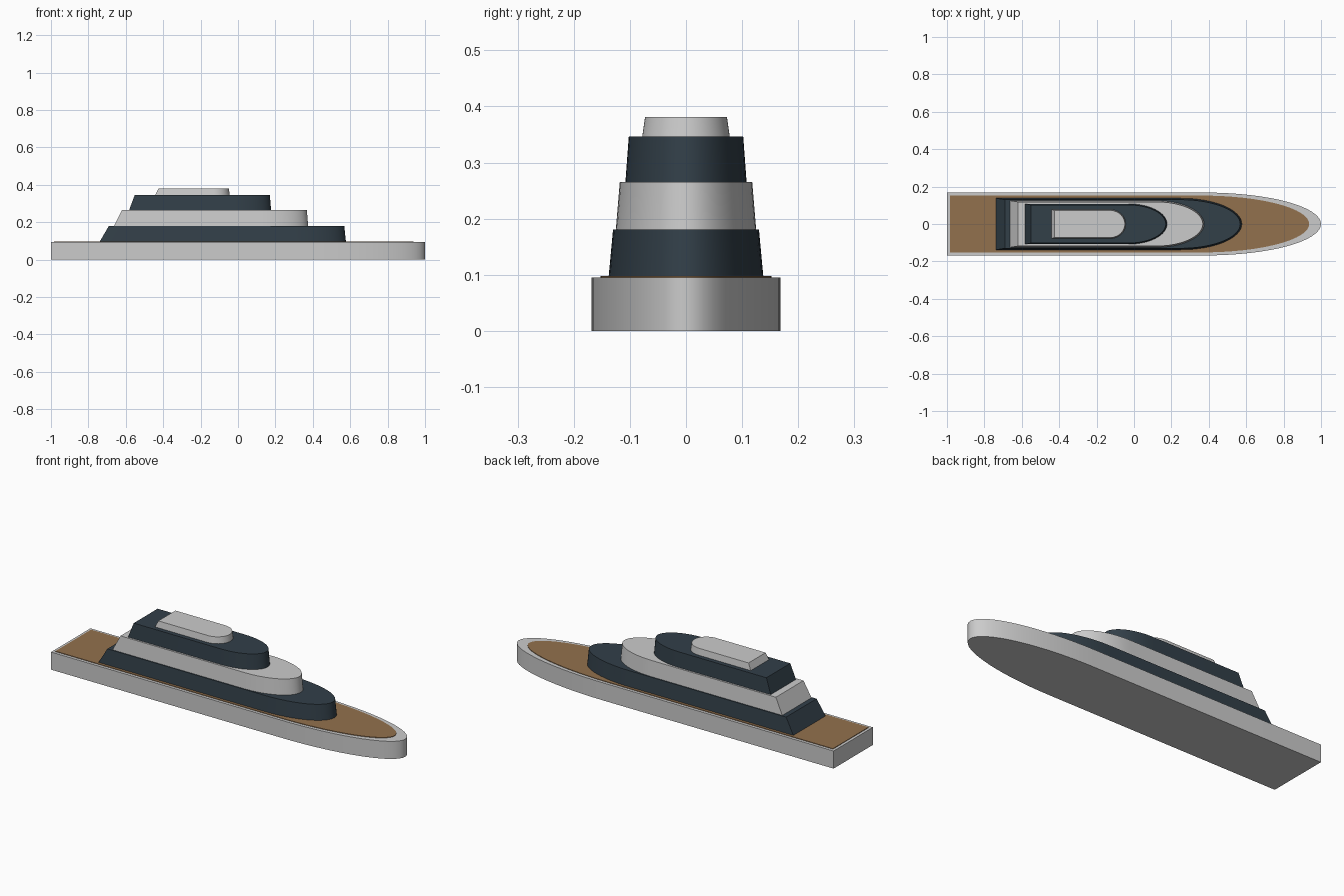
import bpy, bmesh, math

if "Cube" in bpy.data.objects:
    bpy.data.objects.remove(bpy.data.objects["Cube"])

def material(name, color):
    m = bpy.data.materials.new(name)
    m.diffuse_color = color
    m.use_nodes = True
    m.node_tree.nodes["Principled BSDF"].inputs["Base Color"].default_value = m.diffuse_color
    return m

NAVY = material("navy", (0.032, 0.050, 0.066, 1))
WOOD = material("wood", (0.29, 0.165, 0.075, 1))
SEGMENTS = 32

def outline(stern, start, tip, half):
    """Square stern, straight sides and a half-elliptical bow."""
    pts = [(stern, -half)]
    for i in range(SEGMENTS + 1):
        a = -math.pi / 2 + math.pi * i / SEGMENTS
        pts.append((start + (tip - start) * math.cos(a), half * math.sin(a)))
    pts.append((stern, half))
    return pts

def boat_slab(name, z0, z1, bottom, top, mat=None):
    """Solid lofted between a bottom and a top boat outline."""
    bm = bmesh.new()
    low = [bm.verts.new((x, y, z0)) for x, y in outline(*bottom)]
    high = [bm.verts.new((x, y, z1)) for x, y in outline(*top)]
    n = len(low)
    bm.faces.new(low[::-1])
    bm.faces.new(high)
    for i in range(n):
        j = (i + 1) % n
        bm.faces.new((low[i], low[j], high[j], high[i]))
    mesh = bpy.data.meshes.new(name)
    bm.to_mesh(mesh)
    bm.free()
    ob = bpy.data.objects.new(name, mesh)
    bpy.context.collection.objects.link(ob)
    if mat:
        mesh.materials.append(mat)
    bpy.ops.object.select_all(action='DESELECT')
    ob.select_set(True)
    bpy.context.view_layer.objects.active = ob
    bpy.ops.object.shade_smooth_by_angle(angle=math.radians(30))

# Hull and inset wooden deck: (stern x, bow curve start, bow tip, half width)
hull = (-1.0, 0.38, 1.0, 0.168)
deck = (-0.985, 0.36, 0.937, 0.152)
boat_slab("hull", 0, 0.095, hull, hull)
boat_slab("wooden_deck", 0.09, 0.098, deck, deck, WOOD)

# Stacked superstructure with raked sterns
boat_slab("lower_cabin", 0.095, 0.181, (-0.74, 0.25, 0.577, 0.138),
          (-0.69, 0.25, 0.568, 0.130), NAVY)
boat_slab("middle_cabin", 0.181, 0.265, (-0.663, 0.12, 0.375, 0.125),
          (-0.62, 0.12, 0.368, 0.118))
boat_slab("upper_cabin", 0.265, 0.346, (-0.582, -0.03, 0.177, 0.108),
          (-0.552, -0.03, 0.170, 0.102), NAVY)
boat_slab("roof_cabin", 0.346, 0.381, (-0.442, -0.13, -0.044, 0.078),
          (-0.425, -0.13, -0.049, 0.073))
